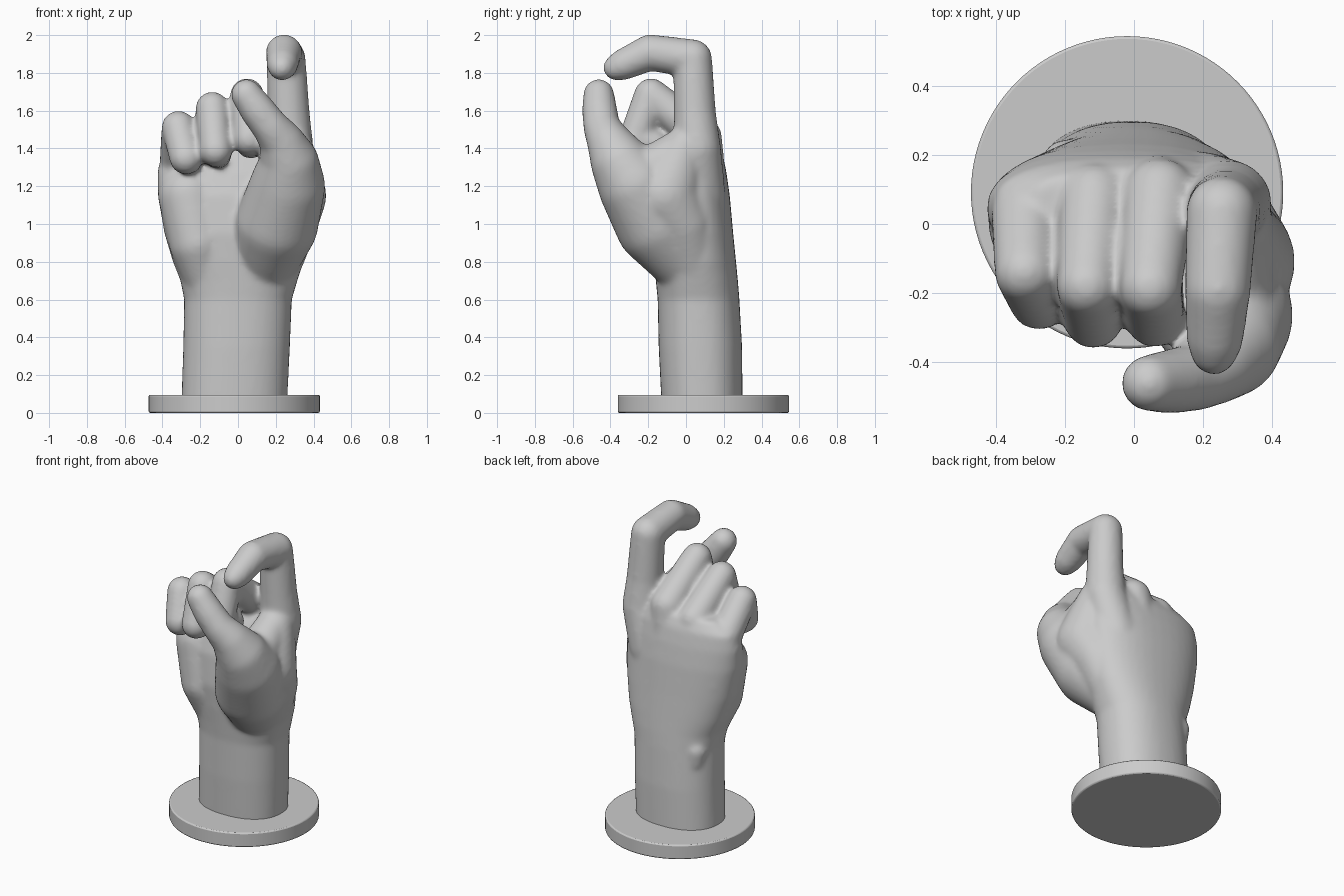
import bpy, math
from mathutils import Vector

# Round stand
bpy.ops.mesh.primitive_cylinder_add(vertices=96, radius=0.453, depth=0.096,
                                    location=(-0.02, 0.092, 0.048))
base = bpy.context.object
base.name = "round_base"
bevel = base.modifiers.new("edge", 'BEVEL')
bevel.width = 0.008
bevel.segments = 2
bpy.ops.object.shade_smooth_by_angle()

verts, faces = [], []


def skin(rings):
    """Closed surface over a stack of equal rings."""
    n, s = len(rings[0]), len(verts)
    for ring in rings:
        verts.extend(tuple(p) for p in ring)
    for k in range(len(rings) - 1):
        for i in range(n):
            j = (i + 1) % n
            a, b = s + k * n, s + (k + 1) * n
            faces.append((a + i, a + j, b + j, b + i))
    faces.append(tuple(s + i for i in reversed(range(n))))
    faces.append(tuple(s + (len(rings) - 1) * n + i for i in range(n)))


def signed_pow(v, p):
    return math.copysign(abs(v) ** p, v)


def loft(sections, n=40, e=0.88):
    """Horizontal rounded sections: z, x0, x1, y0, y1."""
    angles = [2 * math.pi * i / n for i in range(n)]
    skin([[((x0 + x1) / 2 + (x1 - x0) / 2 * signed_pow(math.cos(a), e),
            (y0 + y1) / 2 + (y1 - y0) / 2 * signed_pow(math.sin(a), e), z)
           for a in angles] for z, x0, x1, y0, y1 in sections])


def limb(points, n=28, caps=8):
    """Chain of tangent tapering capsules through (x, y, z, radius) joints."""
    for a, b in zip(points, points[1:]):
        pa, pb = Vector(a[:3]), Vector(b[:3])
        d = (pb - pa).normalized()
        u = d.orthogonal().normalized()
        w = d.cross(u)
        slope = (a[3] - b[3]) / (pb - pa).length
        phi = math.degrees(math.asin(max(-0.98, min(0.98, slope))))
        rings = []
        for p, r, t0, t1 in ((pa, a[3], -88, phi), (pb, b[3], phi, 88)):
            for k in range(caps + 1):
                t = math.radians(t0 + (t1 - t0) * k / caps)
                rings.append([p + d * r * math.sin(t) + r * math.cos(t) *
                              (u * math.cos(2 * math.pi * i / n) + w * math.sin(2 * math.pi * i / n))
                              for i in range(n)])
        skin(rings)


# Forearm, wrist and palm
loft([(0.05, -0.30, 0.26, -0.13, 0.30), (0.35, -0.29, 0.275, -0.145, 0.297),
      (0.60, -0.285, 0.285, -0.15, 0.283), (0.70, -0.305, 0.315, -0.16, 0.275),
      (0.80, -0.345, 0.345, -0.17, 0.265), (0.95, -0.39, 0.37, -0.18, 0.25),
      (1.15, -0.425, 0.375, -0.16, 0.232), (1.28, -0.427, 0.37, -0.12, 0.213),
      (1.38, -0.40, 0.36, -0.06, 0.192), (1.45, -0.28, 0.33, 0.0, 0.16)])
# Heel of the palm and wrist bone
limb([(-0.17, 0.0, 0.72, 0.12), (-0.21, -0.03, 0.9, 0.155), (-0.26, 0.0, 1.15, 0.163)])
limb([(-0.195, 0.18, 0.52, 0.06), (-0.20, 0.175, 0.60, 0.07)])

# Index finger, hooked
limb([(0.20, 0.07, 1.15, 0.14), (0.275, 0.06, 1.40, 0.125), (0.268, 0.047, 1.58, 0.112),
      (0.255, 0.035, 1.875, 0.103), (0.243, -0.19, 1.908, 0.096),
      (0.235, -0.33, 1.845, 0.083), (0.232, -0.37, 1.828, 0.068)])
# Middle, ring and little fingers, curled
limb([(0.05, 0.09, 1.15, 0.13), (0.075, 0.083, 1.46, 0.107), (0.048, -0.185, 1.682, 0.09),
      (0.06, -0.27, 1.45, 0.088), (0.068, -0.16, 1.42, 0.075)])
limb([(-0.10, 0.09, 1.1, 0.13), (-0.115, 0.073, 1.41, 0.103), (-0.136, -0.18, 1.612, 0.089),
      (-0.118, -0.275, 1.39, 0.087), (-0.108, -0.16, 1.365, 0.073)])
limb([(-0.25, 0.06, 1.05, 0.14), (-0.315, 0.03, 1.34, 0.1), (-0.315, -0.14, 1.51, 0.09),
      (-0.275, -0.22, 1.35, 0.088), (-0.262, -0.13, 1.335, 0.073)])

# Thumb with its mound
limb([(0.14, 0.0, 0.80, 0.175), (0.205, -0.155, 1.0, 0.22), (0.262, -0.265, 1.2, 0.2),
      (0.272, -0.345, 1.32, 0.158), (0.235, -0.405, 1.43, 0.118), (0.175, -0.445, 1.51, 0.098),
      (0.105, -0.457, 1.60, 0.093), (0.045, -0.462, 1.685, 0.082)])
# Web between thumb and index finger
limb([(0.18, 0.05, 0.75, 0.14), (0.26, -0.02, 1.0, 0.16), (0.275, -0.11, 1.15, 0.193),
      (0.285, -0.01, 1.40, 0.115)])
limb([(0.28, 0.0, 1.42, 0.1), (0.28, -0.17, 1.29, 0.13), (0.27, -0.31, 1.28, 0.14)])

# Fuse all hand volumes into one smooth skin
mesh = bpy.data.meshes.new("hand")
mesh.from_pydata(verts, [], faces)
mesh.update()
hand = bpy.data.objects.new("hand", mesh)
bpy.context.collection.objects.link(hand)
remesh = hand.modifiers.new("skin", 'REMESH')
remesh.mode = 'VOXEL'
remesh.voxel_size = 0.014
remesh.use_smooth_shade = True
smooth = hand.modifiers.new("soften", 'SMOOTH')
smooth.factor = 0.5
smooth.iterations = 11
